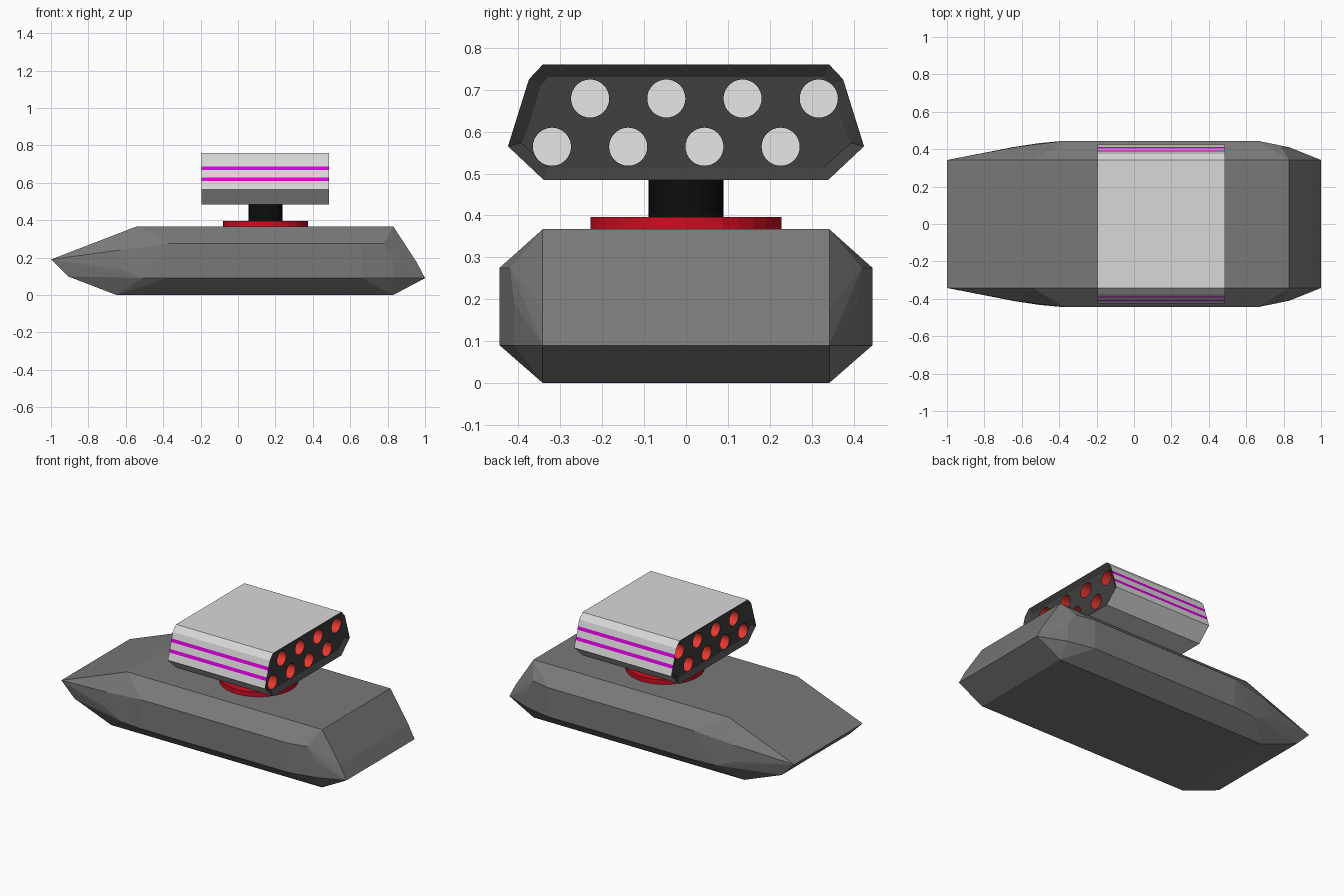
import bpy, bmesh, math
from mathutils import Matrix

if "Cube" in bpy.data.objects:
    bpy.data.objects.remove(bpy.data.objects["Cube"])


def material(name, rgb):
    m = bpy.data.materials.new(name)
    m.diffuse_color = (*rgb, 1)
    m.use_nodes = True
    m.node_tree.nodes["Principled BSDF"].inputs["Base Color"].default_value = m.diffuse_color
    return m


GREY = material("hull grey", (0.19, 0.19, 0.19))
LIGHT = material("light grey", (0.69, 0.69, 0.69))
DARK = material("dark grey", (0.05, 0.05, 0.05))
TUBE = material("tube red", (0.80, 0.04, 0.03))
MAGENTA = material("magenta", (0.70, 0.0, 0.70))
CRIMSON = material("crimson", (0.62, 0.004, 0.015))
BLACK = material("black", (0.004, 0.004, 0.004))
WHITE = material("white", (1, 1, 1))


def finish(bm, name, mats):
    bmesh.ops.recalc_face_normals(bm, faces=bm.faces[:])
    me = bpy.data.meshes.new(name)
    bm.to_mesh(me)
    bm.free()
    for m in mats:
        me.materials.append(m)
    ob = bpy.data.objects.new(name, me)
    bpy.context.collection.objects.link(ob)
    return ob


def cylinder(bm, centre, radius, depth, axis="Z"):
    rot = Matrix.Rotation(math.pi / 2, 4, "Y") if axis == "X" else Matrix()
    bmesh.ops.create_cone(bm, cap_ends=True, segments=32, radius1=radius, radius2=radius,
                          depth=depth, matrix=Matrix.Translation(centre) @ rot)


# Hull: faceted convex body, full profile at the middle, shorter at the flanks
profile = [(-1, .19), (-.54, .367), (.83, .367), (.955, .175), (1, .09),
           (.83, 0), (-.65, 0), (-.91, .1)]
flank = [(-.37, .445, .275), (.66, .445, .275), (.66, .445, .09), (-.37, .445, .09),
         (-.51, .432, .09), (-.64, .412, .14), (-.63, .412, .24),
         (.78, .42, .275), (.83, .41, .19), (.83, .41, .09)]
points = [(x, .342, z) for x, z in profile] + flank
bm = bmesh.new()
for x, y, z in points:
    for s in (1, -1):
        bm.verts.new((x, s * y, z))
bmesh.ops.convex_hull(bm, input=bm.verts[:])
bmesh.ops.delete(bm, geom=[v for v in bm.verts if not v.link_faces], context="VERTS")
bmesh.ops.dissolve_limit(bm, angle_limit=0.01, verts=bm.verts[:], edges=bm.edges[:])
finish(bm, "hull", [GREY])

# Turret ring and post
CX = 0.147
bm = bmesh.new()
cylinder(bm, (CX, 0, .378), .228, .036)
finish(bm, "turret_ring", [CRIMSON])
bm = bmesh.new()
cylinder(bm, (CX, 0, .442), .09, .094)
finish(bm, "turret_post", [BLACK])

# Launcher box: side profile with stripe bands cut in, recessed dark ends
side_y = lambda z: .425 - (z - .565) * .05 / .16
stripes = [(.609, .629), (.668, .688)]
half = [(.34, .485), (.425, .565)]
half += [(side_y(z), z) for band in stripes for z in band]
half += [(.375, .725), (.342, .76)]
outline = half + [(-y, z) for y, z in reversed(half)]
X0, X1 = -.195, .487
bm = bmesh.new()
end = bm.faces.new([bm.verts.new((X0, y, z)) for y, z in outline])
moved = bmesh.ops.extrude_face_region(bm, geom=[end], use_keep_orig=True)["geom"]
bmesh.ops.translate(bm, vec=(X1 - X0, 0, 0),
                    verts=[g for g in moved if isinstance(g, bmesh.types.BMVert)])
bmesh.ops.recalc_face_normals(bm, faces=bm.faces[:])
for f in bm.faces:
    c = f.calc_center_median()
    if abs(f.normal.x) < .5 and abs(c.y) > .3 and any(a < c.z < b for a, b in stripes):
        f.material_index = 3
ends = [f for f in bm.faces if abs(f.normal.x) > .5]
rims = bmesh.ops.inset_individual(bm, faces=ends, thickness=.032, depth=-.02)["faces"]
for f in ends + rims:
    f.material_index = 1
slots = [LIGHT, DARK, TUBE, MAGENTA]
launcher = finish(bm, "launcher", slots)

# Eight tubes bored lengthwise, in two staggered rows
tubes = [(-.32 + i * .182, .564) for i in range(4)] + [(-.229 + i * .182, .679) for i in range(4)]
bm = bmesh.new()
for y, z in tubes:
    cylinder(bm, (CX, y, z), .0455, .8, "X")
for f in bm.faces:
    f.material_index = 2
cutter = finish(bm, "tube_cutter", slots)
cutter.hide_render = True
mod = launcher.modifiers.new("tubes", "BOOLEAN")
mod.operation = "DIFFERENCE"
mod.solver = "EXACT"
mod.object = cutter
bpy.context.view_layer.objects.active = launcher
bpy.ops.object.modifier_apply(modifier=mod.name)
bpy.data.objects.remove(cutter)

# White plugs deep inside the tubes
bm = bmesh.new()
for y, z in tubes:
    cylinder(bm, (CX, y, z), .0455, .02, "X")
finish(bm, "tube_plugs", [WHITE])
